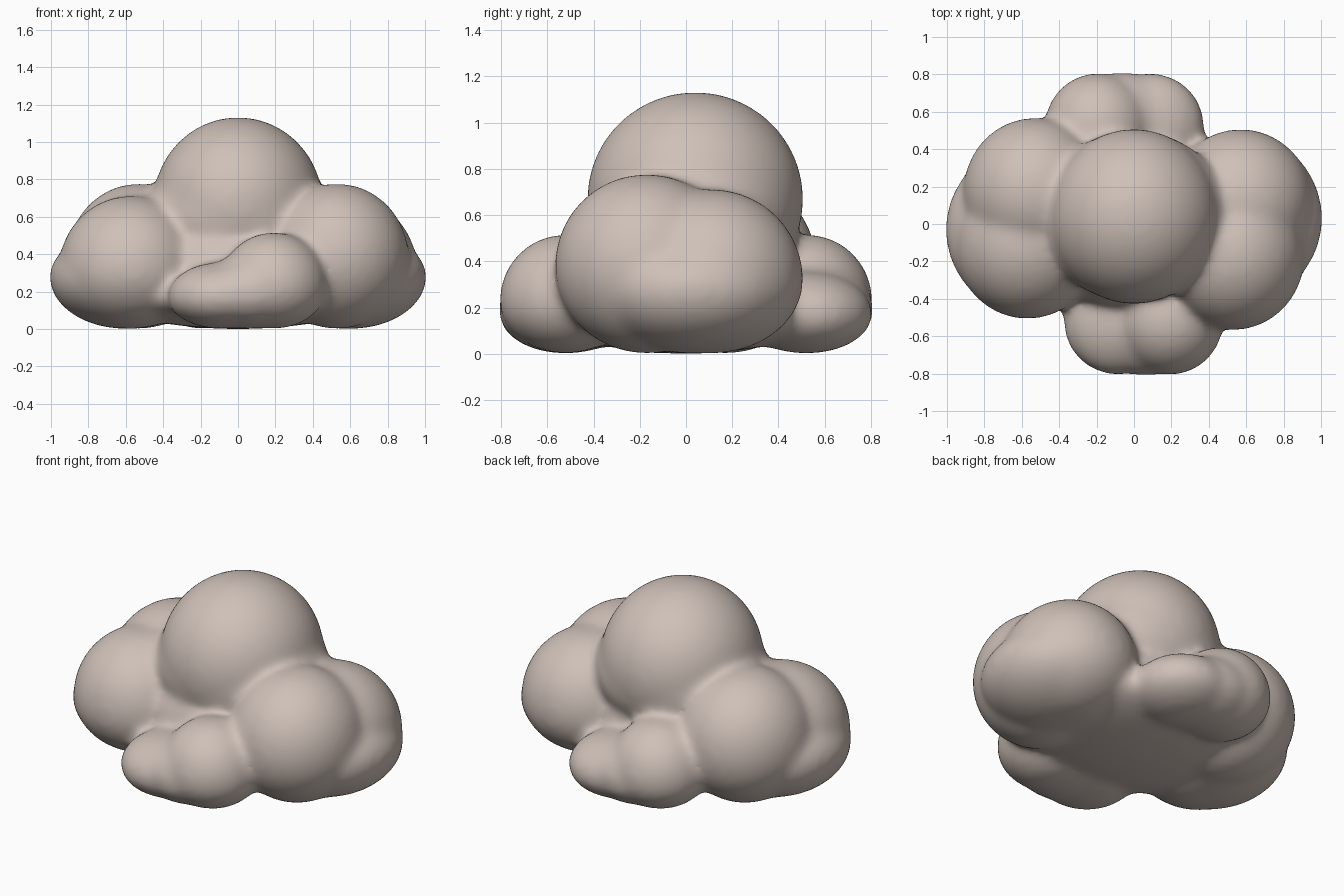
import bpy, bmesh
from mathutils import Vector

cube = bpy.data.objects.get("Cube")
if cube:
    bpy.data.objects.remove(cube, do_unlink=True)

taupe = bpy.data.materials.new("pale taupe")
taupe.use_nodes = True
colour = (0.62, 0.53, 0.48, 1)
taupe.diffuse_color = colour
taupe.node_tree.nodes["Principled BSDF"].inputs["Base Color"].default_value = colour

INFLATE = 0.008  # makes up for the shrinkage of the softening
bm = bmesh.new()


def puff(centre, radii, grounded=True):
    """Add one ellipsoid puff; a grounded one has its underside squashed to the floor."""
    radii = [r + INFLATE for r in radii]
    made = bmesh.ops.create_icosphere(bm, subdivisions=5, radius=1)
    for v in made["verts"]:
        down = centre[2] if grounded and v.co.z < 0 else radii[2]
        v.co = Vector(centre) + Vector((v.co.x * radii[0], v.co.y * radii[1], v.co.z * down))


# Central dome with its broader shoulders, core and flat belly
puff((0, 0.04, 0.67), (0.445, 0.46, 0.455), grounded=False)
puff((0, 0.04, 0.6), (0.5, 0.45, 0.35), grounded=False)
puff((0, 0, 0.32), (0.57, 0.45, 0.34))
puff((0, 0, 0.17), (0.68, 0.56, 0.16))

# Side and end puffs, repeated half a turn around the middle
for s in (1, -1):
    puff((0.53 * s, -0.17 * s, 0.38), (0.375, 0.39, 0.39))   # tall side puff
    puff((0.57 * s, 0.11 * s, 0.32), (0.38, 0.39, 0.385))    # wide side puff
    puff((0.6 * s, 0.03 * s, 0.28), (0.4, 0.43, 0.24))       # low side bulge
    puff((0.19 * s, -0.52 * s, 0.23), (0.28, 0.28, 0.28))    # tall end puff
    puff((0.06 * s, -0.53 * s, 0.19), (0.28, 0.275, 0.2))    # end puff bridge
    puff((-0.09 * s, -0.52 * s, 0.17), (0.28, 0.28, 0.18))   # low end puff

source = bpy.data.meshes.new("puffs")
bm.to_mesh(source)
bm.free()
cloud = bpy.data.objects.new("cloud", source)
bpy.context.collection.objects.link(cloud)

# Merge the puffs into one skin and soften the creases
remesh = cloud.modifiers.new("merge", 'REMESH')
remesh.mode = 'VOXEL'
remesh.voxel_size = 0.02
soften = cloud.modifiers.new("soften", 'SMOOTH')
soften.factor = 0.5
soften.iterations = 28
depsgraph = bpy.context.evaluated_depsgraph_get()
mesh = bpy.data.meshes.new_from_object(cloud.evaluated_get(depsgraph))
cloud.modifiers.clear()
cloud.data = mesh
bpy.data.meshes.remove(source)

mesh.materials.clear()
mesh.materials.append(taupe)
for p in mesh.polygons:
    p.use_smooth = True
    p.material_index = 0
